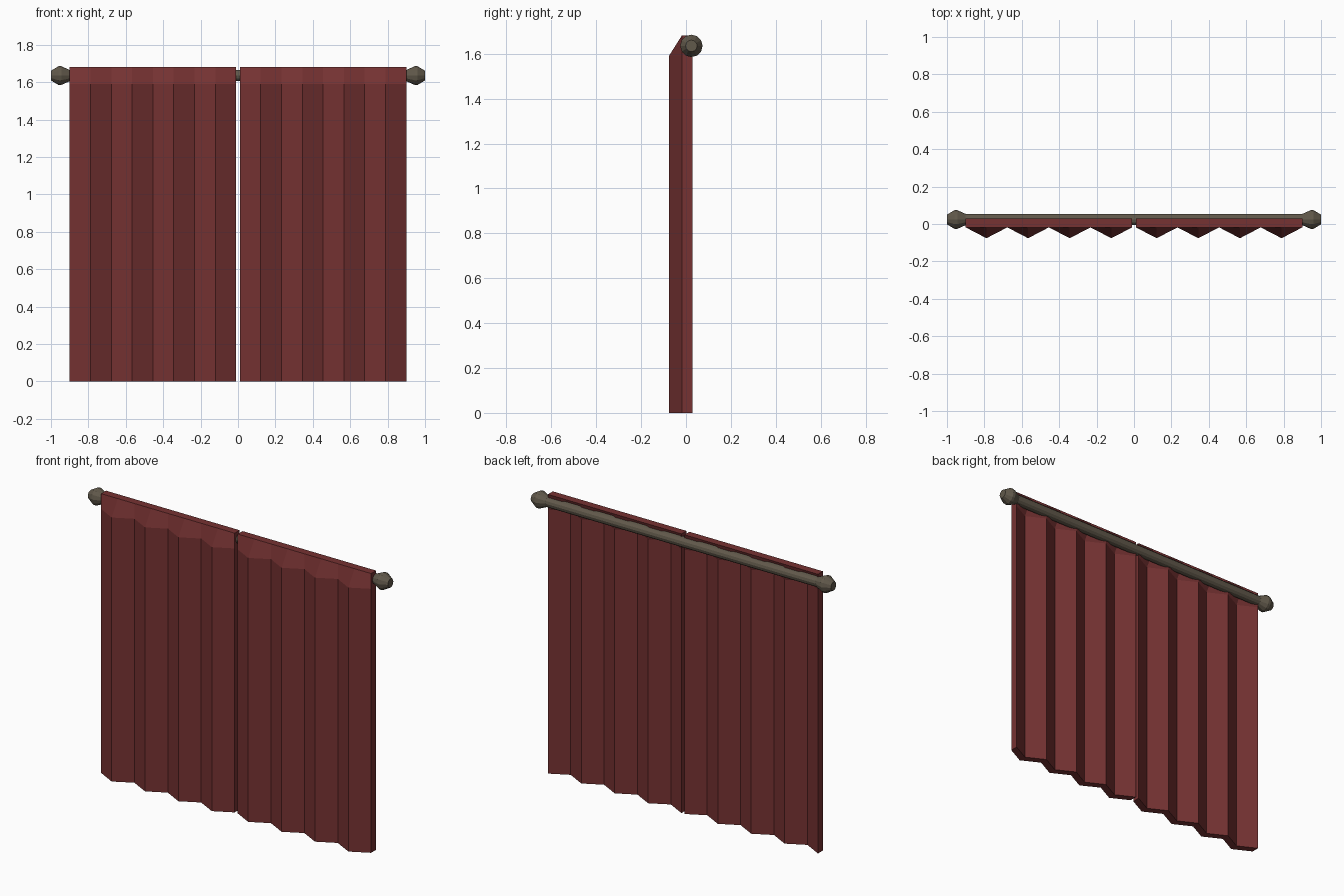
import bpy, bmesh, math
from mathutils import Matrix

if "Cube" in bpy.data.objects:
    bpy.data.objects.remove(bpy.data.objects["Cube"])

def material(name, color):
    m = bpy.data.materials.new(name)
    m.diffuse_color = color
    m.use_nodes = True
    m.node_tree.nodes["Principled BSDF"].inputs["Base Color"].default_value = m.diffuse_color
    return m

cloth = material("red_cloth", (0.18, 0.032, 0.032, 1))
metal = material("dark_metal", (0.12, 0.10, 0.07, 1))

def finish(name, bm, mat):
    bmesh.ops.recalc_face_normals(bm, faces=bm.faces)
    me = bpy.data.meshes.new(name)
    bm.to_mesh(me)
    bm.free()
    me.materials.append(mat)
    ob = bpy.data.objects.new(name, me)
    bpy.context.collection.objects.link(ob)
    return ob

ROD_Y, ROD_Z, SIDES = 0.024, 1.635, 12
VALLEY, PEAK, THICK, FOLDS = -0.018, -0.076, 0.047, 8

# Pleated panel: zigzag cloth that flattens into a straight top hem
def panel(name, x0, x1):
    bm = bmesh.new()
    rows = []
    for z, peak in ((0, PEAK), (1.59, PEAK), (1.682, VALLEY)):
        pts = [(x0 + (x1 - x0) * i / FOLDS, peak if i % 2 else VALLEY)
               for i in range(FOLDS + 1)]
        loop = pts + [(x, y + THICK) for x, y in reversed(pts)]
        rows.append([bm.verts.new((x, y, z)) for x, y in loop])
    n = len(rows[0])
    for a, b in zip(rows, rows[1:]):
        for i in range(n):
            j = (i + 1) % n
            bm.faces.new((a[i], a[j], b[j], b[i]))
    # bottom and top rims, one quad per fold
    for r in (rows[0], rows[-1]):
        for i in range(FOLDS):
            bm.faces.new((r[i], r[i + 1], r[n - 2 - i], r[n - 1 - i]))
    return finish(name, bm, cloth)

panel("left_curtain", -0.9, -0.01)
panel("right_curtain", 0.01, 0.9)

# Turned part along x from (x, radius) stations
def turned(name, profile):
    bm = bmesh.new()
    rings = []
    for x, r in profile:
        rings.append([bm.verts.new((x, ROD_Y + r * math.cos(2 * math.pi * k / SIDES),
                                    ROD_Z + r * math.sin(2 * math.pi * k / SIDES)))
                      for k in range(SIDES)])
    for a, b in zip(rings, rings[1:]):
        for i in range(SIDES):
            j = (i + 1) % SIDES
            bm.faces.new((a[i], a[j], b[j], b[i]))
    bm.faces.new(rings[0])
    bm.faces.new(rings[-1])
    return finish(name, bm, metal)

turned("rod", [(-0.91, 0.03), (0.91, 0.03)])

# Finials at both ends
for side, s in (("left", -1), ("right", 1)):
    turned(side + "_finial", [(s * x, r) for x, r in
           ((0.90, 0.03), (0.945, 0.05), (0.96, 0.05), (1.0, 0.026))])
